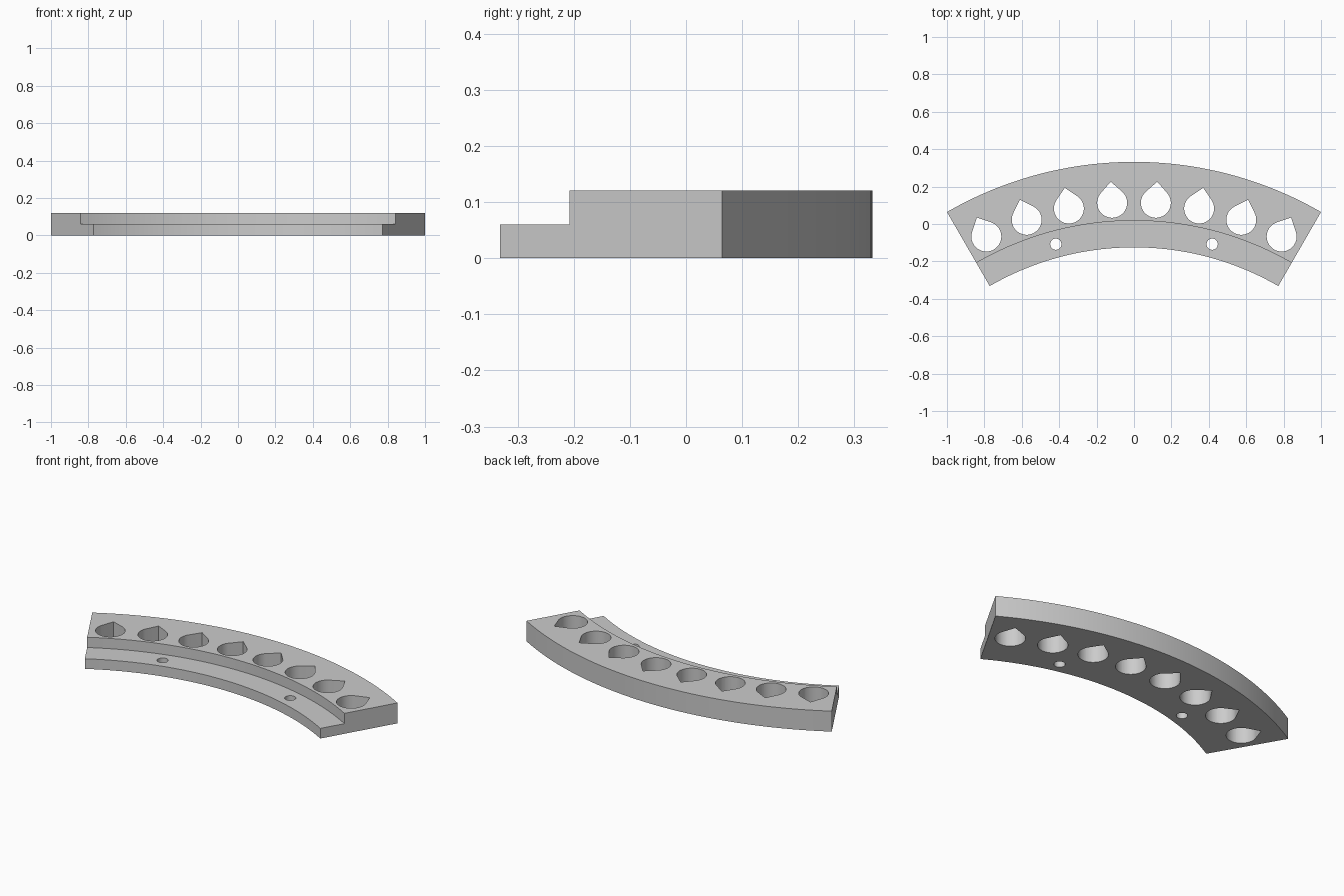
import bpy, bmesh
from math import radians, pi, sin, cos
from mathutils import Matrix, Vector

cube = bpy.data.objects.get("Cube")
if cube:
    bpy.data.objects.remove(cube, do_unlink=True)

R_OUT, R_STEP, R_IN = 2.0, 1.686, 1.543
HEIGHT, LEDGE = 0.121, 0.06
ARC = radians(60)
CENTRE = Vector((0, 0.332 - R_OUT, 0))

grey = bpy.data.materials.new("plain_grey")
grey.use_nodes = True
grey.diffuse_color = (0.6, 0.6, 0.6, 1)
grey.node_tree.nodes["Principled BSDF"].inputs["Base Color"].default_value = (0.6, 0.6, 0.6, 1)


def make_object(name, bm):
    bmesh.ops.recalc_face_normals(bm, faces=bm.faces)
    mesh = bpy.data.meshes.new(name)
    bm.to_mesh(mesh)
    bm.free()
    obj = bpy.data.objects.new(name, mesh)
    mesh.materials.append(grey)
    bpy.context.collection.objects.link(obj)
    return obj


def add_prism(bm, outline, radius, angle):
    """Vertical through-cutter placed on the arc, its +y pointing outward."""
    place = (Matrix.Translation(CENTRE) @ Matrix.Rotation(-angle, 4, "Z")
             @ Matrix.Translation((0, radius, -0.1)))
    face = bm.faces.new([bm.verts.new(place @ Vector((x, y, 0))) for x, y in outline])
    top = bmesh.ops.extrude_face_region(bm, geom=[face])["geom"]
    verts = [v for v in top if isinstance(v, bmesh.types.BMVert)]
    bmesh.ops.translate(bm, verts=verts, vec=(0, 0, 0.4))


def arc_points(r, start, end, count):
    return [(r * cos(start + (end - start) * i / count),
             r * sin(start + (end - start) * i / count)) for i in range(count + 1)]


# Curved body: stepped section swept through the arc
bm = bmesh.new()
section = [(R_IN, 0), (R_OUT, 0), (R_OUT, HEIGHT), (R_STEP, HEIGHT), (R_STEP, LEDGE), (R_IN, LEDGE)]
start = Matrix.Translation(CENTRE) @ Matrix.Rotation(pi / 2 - ARC / 2, 4, "Z")
ring = [bm.verts.new(start @ Vector((r, 0, z))) for r, z in section]
edges = [bm.edges.new((v, ring[i - 1])) for i, v in enumerate(ring)]
bmesh.ops.spin(bm, geom=ring + edges, cent=CENTRE, axis=(0, 0, 1), angle=ARC, steps=64)
bmesh.ops.holes_fill(bm, edges=[e for e in bm.edges if e.is_boundary], sides=0)
body = make_object("curved_stepped_segment", bm)

# Teardrop holes in the raised band and round screw holes in the ledge
bm = bmesh.new()
drop_r = 0.08
teardrop = arc_points(drop_r, pi * 3 / 4, pi * 9 / 4, 36) + [(0, drop_r * 2 ** 0.5)]
for i in range(8):
    add_prism(bm, teardrop, 1.785, radians(7.5 * (i - 3.5)))
for side in (-1, 1):
    add_prism(bm, arc_points(0.03, 0, 2 * pi, 32)[:-1], 1.615, radians(15 * side))
cutter = make_object("hole_cutter", bm)
cutter.hide_render = True

# Cut the holes, then drop the cutter
cut = body.modifiers.new("holes", "BOOLEAN")
cut.operation = "DIFFERENCE"
cut.solver = "EXACT"
cut.object = cutter
bpy.ops.object.select_all(action="DESELECT")
body.select_set(True)
bpy.context.view_layer.objects.active = body
bpy.ops.object.modifier_apply(modifier=cut.name)
bpy.data.objects.remove(cutter, do_unlink=True)
bpy.ops.object.shade_smooth_by_angle(angle=radians(30))
